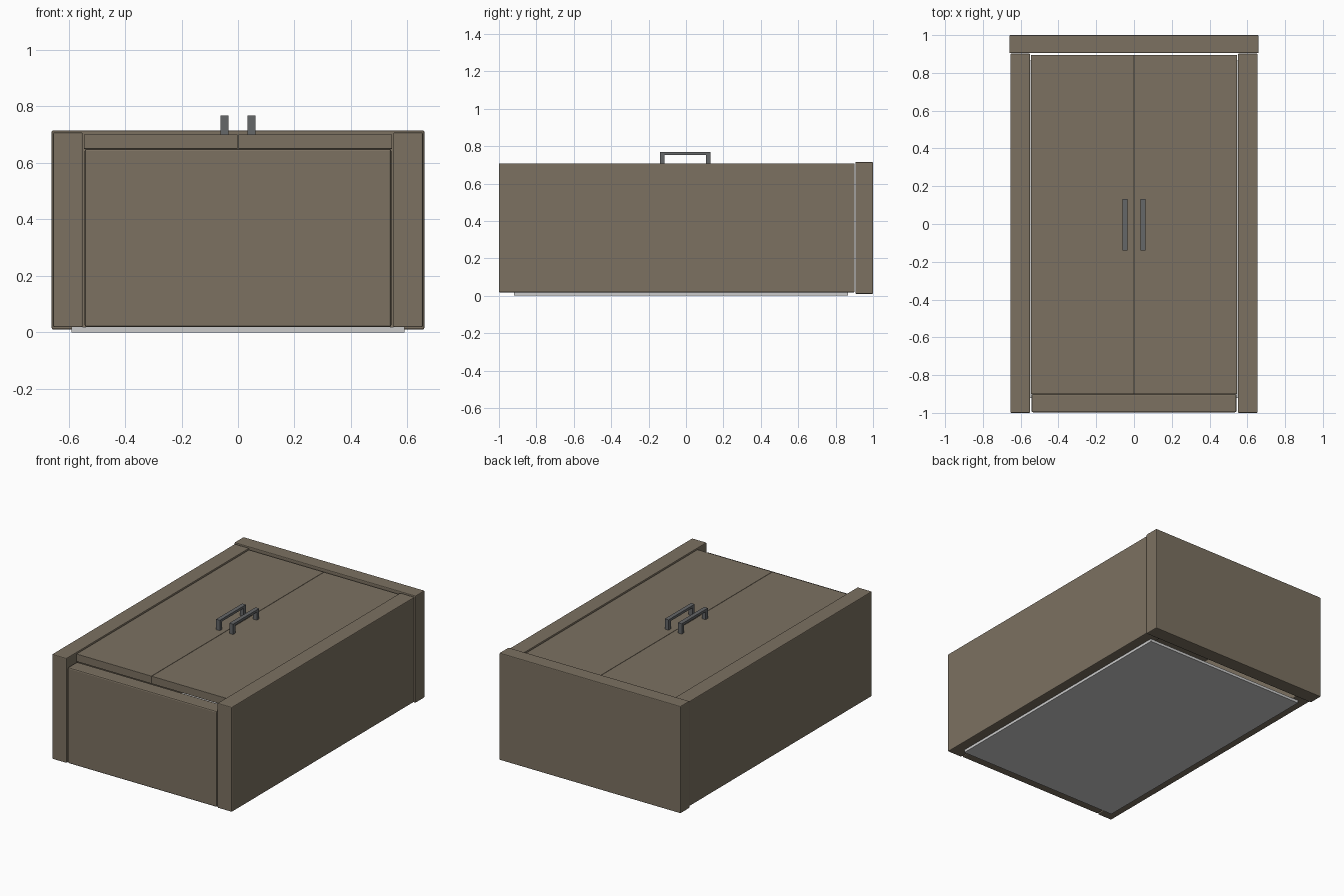
import bpy, bmesh

if "Cube" in bpy.data.objects:
    bpy.data.objects.remove(bpy.data.objects["Cube"])


def material(name, color):
    m = bpy.data.materials.new(name)
    m.diffuse_color = (*color, 1)
    m.use_nodes = True
    m.node_tree.nodes["Principled BSDF"].inputs["Base Color"].default_value = m.diffuse_color
    return m


wood = material("taupe_wood", (0.20, 0.165, 0.12))
metal = material("dark_metal", (0.13, 0.135, 0.14))


def finish(name, bm, mat, bevel):
    bmesh.ops.recalc_face_normals(bm, faces=bm.faces)
    mesh = bpy.data.meshes.new(name)
    bm.to_mesh(mesh)
    bm.free()
    ob = bpy.data.objects.new(name, mesh)
    bpy.context.collection.objects.link(ob)
    if mat:
        mesh.materials.append(mat)
    if bevel:
        mod = ob.modifiers.new("Bevel", 'BEVEL')
        mod.width = bevel
        mod.segments = 2
    return ob


def box(name, x, y, z, mat=wood, bevel=0.005):
    bm = bmesh.new()
    bmesh.ops.create_cube(bm, size=1)
    for v in bm.verts:
        v.co = [lo + (c + 0.5) * (hi - lo) for c, (lo, hi) in zip(v.co, (x, y, z))]
    return finish(name, bm, mat, bevel)


def handle(name, x):
    # U-shaped bar profile in the y-z plane, extruded across x
    profile = [(-0.14, 0.70), (-0.14, 0.768), (0.132, 0.768), (0.132, 0.70),
               (0.108, 0.70), (0.108, 0.752), (-0.116, 0.752), (-0.116, 0.70)]
    bm = bmesh.new()
    face = bm.faces.new([bm.verts.new((x - 0.0135, y, z)) for y, z in profile])
    ext = bmesh.ops.extrude_face_region(bm, geom=[face])
    verts = [g for g in ext["geom"] if isinstance(g, bmesh.types.BMVert)]
    bmesh.ops.translate(bm, verts=verts, vec=(0.027, 0, 0))
    return finish(name, bm, metal, 0)


# Carcass: cabinet lying on its back
box("top_board", (-0.66, 0.66), (0.905, 1.0), (0.01, 0.715))
box("plinth_board", (-0.543, 0.543), (-0.997, -0.90), (0.018, 0.65), bevel=0.008)
box("back_panel", (-0.59, 0.59), (-0.92, 0.865), (0.0, 0.018), mat=None, bevel=0)

# Mirrored sides, doors and handles
for side, s in (("left", -1), ("right", 1)):
    box(f"{side}_side", sorted((s * 0.55, s * 0.655)), (-1.0, 0.902), (0.018, 0.708))
    box(f"{side}_door", sorted((s * 0.001, s * 0.546)), (-0.90, 0.895), (0.65, 0.70), bevel=0.001)
    handle(f"{side}_handle", s * 0.048)
